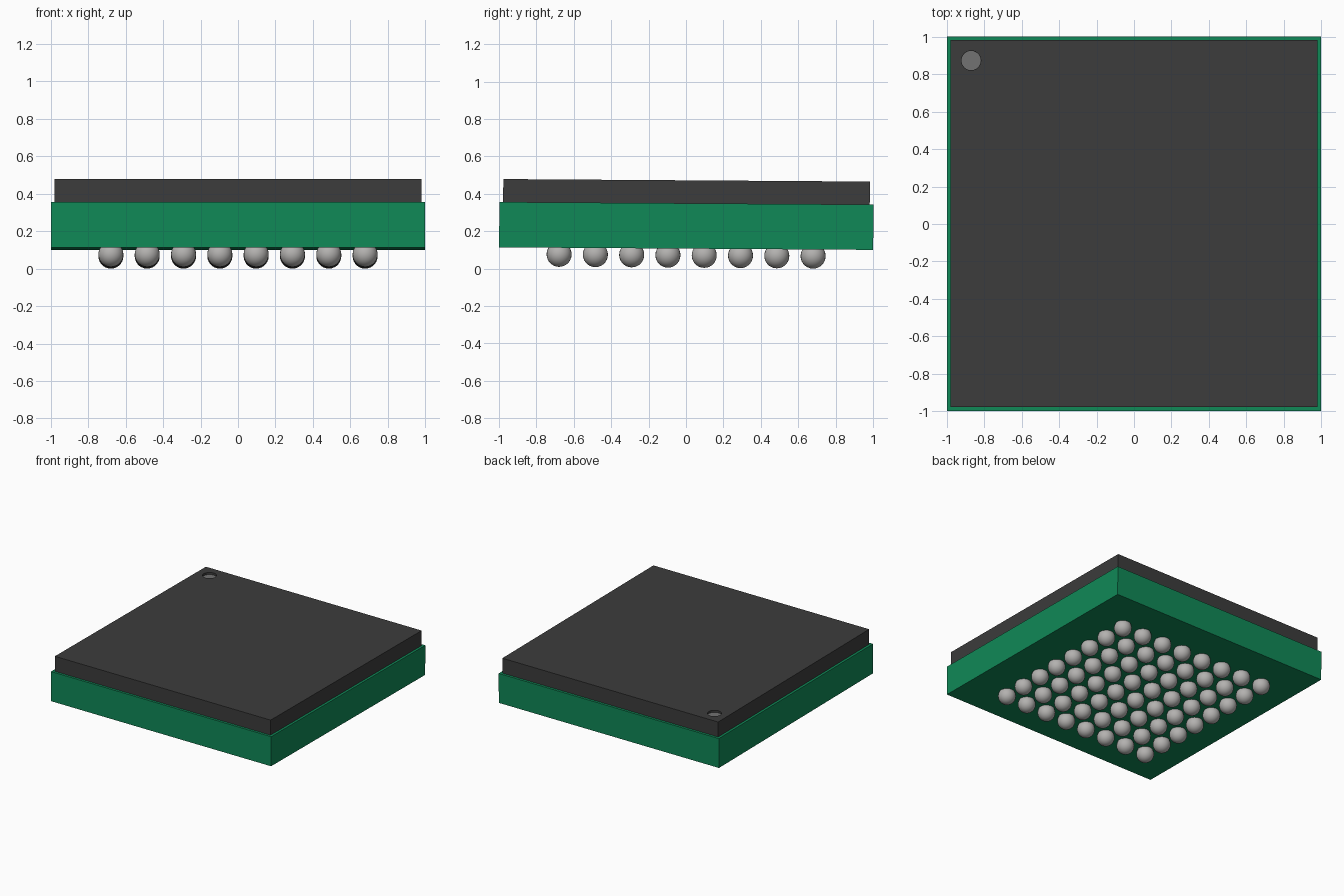
import bpy
import bmesh
from mathutils import Matrix

if "Cube" in bpy.data.objects:
    bpy.data.objects.remove(bpy.data.objects["Cube"])

# The whole package leans very slightly, front edge higher
TILT = Matrix.Rotation(-0.0068, 4, 'X')


def material(name, color):
    m = bpy.data.materials.new(name)
    m.diffuse_color = (*color, 1)
    m.use_nodes = True
    m.node_tree.nodes["Principled BSDF"].inputs["Base Color"].default_value = m.diffuse_color
    return m


green = material("board_green", (0.005, 0.25, 0.095))
black = material("mold_black", (0.045, 0.045, 0.045))
grey = material("mark_grey", (0.17, 0.17, 0.17))
solder = material("solder", (0.45, 0.44, 0.43))


def finish(name, bm, mat):
    me = bpy.data.meshes.new(name)
    bm.transform(TILT)
    bm.to_mesh(me)
    bm.free()
    me.materials.append(mat)
    ob = bpy.data.objects.new(name, me)
    bpy.context.collection.objects.link(ob)
    return ob


def slab(name, half, z0, z1, mat):
    bm = bmesh.new()
    bmesh.ops.create_cube(bm, size=1, matrix=Matrix.Translation((0, 0, (z0 + z1) / 2))
                          @ Matrix.Diagonal((2 * half, 2 * half, z1 - z0, 1)))
    return finish(name, bm, mat)


def disc(name, x, y, r, z0, z1, mat):
    bm = bmesh.new()
    bmesh.ops.create_cone(bm, cap_ends=True, segments=32, radius1=r, radius2=r, depth=z1 - z0,
                          matrix=Matrix.Translation((x, y, (z0 + z1) / 2)))
    return finish(name, bm, mat)


# Green substrate and dark molded cap
BOTTOM, MID, TOP = 0.107, 0.349, 0.472
slab("substrate", 1.0, BOTTOM, MID, green)
cap = slab("mold_cap", 0.98, MID, TOP, black)

# Corner dimple with a lighter floor
R, DEPTH = 0.052, 0.018
cutter = disc("dimple_cutter", -0.87, 0.87, R, TOP - DEPTH, TOP + 0.05, black)
cutter.hide_render = True
cutter.hide_viewport = True
cutter.display_type = 'WIRE'
cut = cap.modifiers.new("dimple", 'BOOLEAN')
cut.operation = 'DIFFERENCE'
cut.solver = 'EXACT'
cut.object = cutter
disc("corner_mark", -0.87, 0.87, R - 0.0005, TOP - DEPTH - 0.002, TOP - DEPTH + 0.001, grey)

# 8 x 8 grid of solder balls
N, PITCH, RAD = 8, 0.194, 0.067
bm = bmesh.new()
for i in range(N):
    for j in range(N):
        pos = ((i - (N - 1) / 2) * PITCH, (j - (N - 1) / 2) * PITCH, RAD + 0.0047)
        bmesh.ops.create_uvsphere(bm, u_segments=24, v_segments=14, radius=RAD,
                                  matrix=Matrix.Translation(pos))
for f in bm.faces:
    f.smooth = True
finish("solder_balls", bm, solder)
